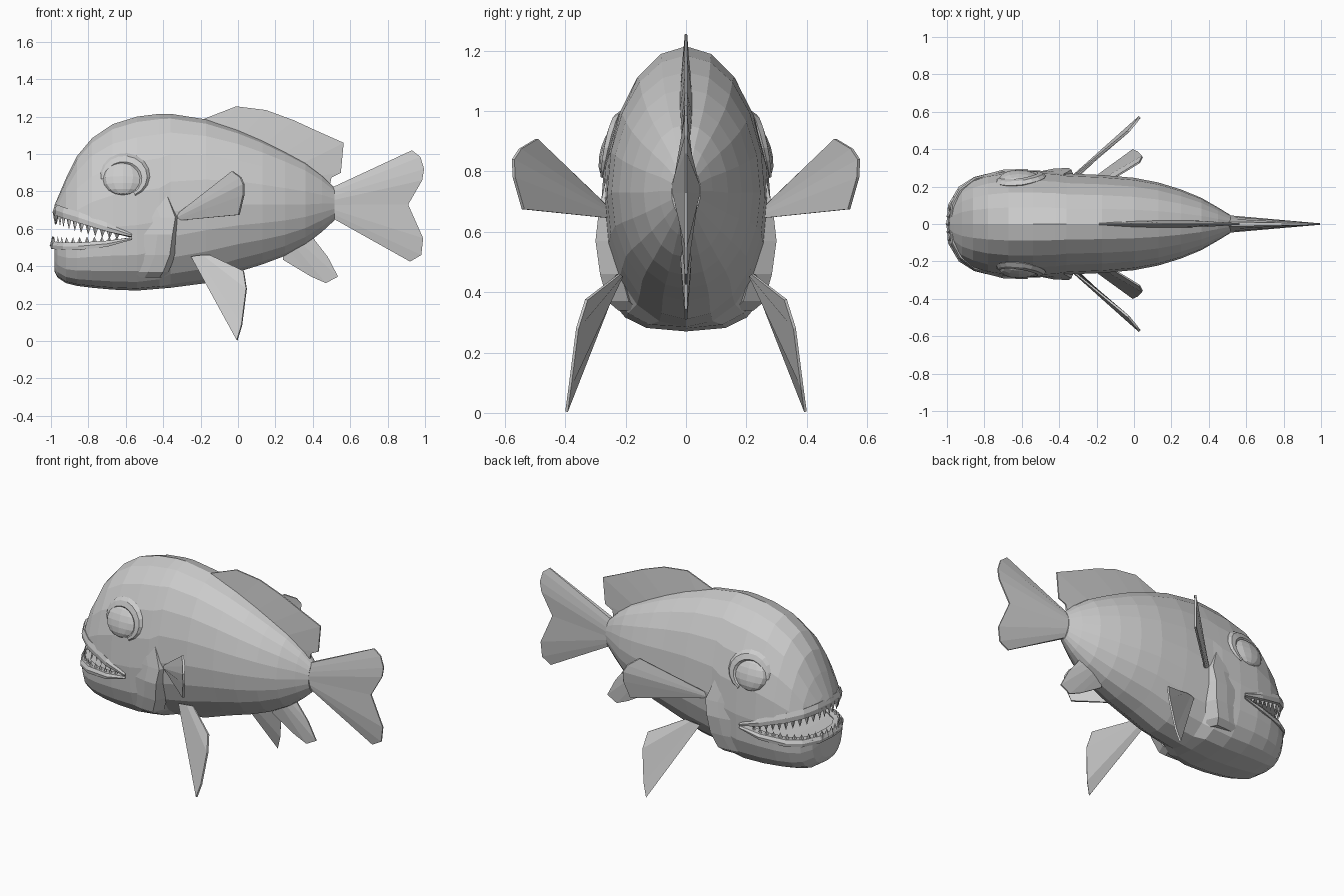
import bpy, bmesh, math
from mathutils import Vector

cube = bpy.data.objects.get("Cube")
if cube:
    bpy.data.objects.remove(cube)

grey = bpy.data.materials.new("plain_grey")
grey.use_nodes = True
GREY = (0.6, 0.6, 0.6, 1)
grey.diffuse_color = GREY
grey.node_tree.nodes["Principled BSDF"].inputs["Base Color"].default_value = GREY


def make(name, bm):
    bmesh.ops.recalc_face_normals(bm, faces=bm.faces)
    me = bpy.data.meshes.new(name)
    bm.to_mesh(me)
    bm.free()
    me.materials.append(grey)
    ob = bpy.data.objects.new(name, me)
    bpy.context.scene.collection.objects.link(ob)
    return ob


def loft(name, rings):
    """Closed solid through a list of equal-length rings."""
    bm = bmesh.new()
    rows = [[bm.verts.new(p) for p in r] for r in rings]
    n = len(rows[0])
    for a, b in zip(rows, rows[1:]):
        for i in range(n):
            j = (i + 1) % n
            bm.faces.new((a[i], a[j], b[j], b[i]))
    bm.faces.new(rows[0])
    bm.faces.new(rows[-1])
    return make(name, bm)


# Body stations: x, bottom, widest height, top, half width, lower squareness
STATIONS = [
    (-.98, .37, .55, .73, .10, 2.6), (-.965, .34, .55, .765, .15, 2.8),
    (-.92, .31, .56, .87, .205, 3), (-.86, .295, .57, .99, .24, 3),
    (-.78, .285, .59, 1.085, .268, 3), (-.67, .275, .61, 1.16, .285, 3),
    (-.54, .27, .62, 1.2, .287, 3), (-.42, .28, .64, 1.215, .28, 2.8),
    (-.36, .285, .69, 1.215, .27, 2.1), (-.17, .31, .72, 1.185, .262, 2),
    (0, .37, .73, 1.13, .247, 2), (.13, .41, .73, 1.075, .222, 2),
    (.25, .455, .73, 1.015, .185, 2), (.36, .515, .73, .955, .14, 2),
    (.45, .585, .735, .885, .088, 2), (.515, .645, .735, .82, .048, 2)]


def ring(st, n=20):
    x, lo, mid, hi, w, sq = st
    pts = []
    for i in range(n):
        a = math.tau * i / n
        c, s = math.cos(a), math.sin(a)
        e = 2 / sq if s < -.01 else 1
        y = math.copysign(abs(c) ** e, c) * w
        z = mid + (hi - mid) * s if s > 0 else mid - (mid - lo) * abs(s) ** e
        pts.append((x, y, z))
    return pts


def side(x, z):
    """Half width of the body at x and z."""
    x = min(max(x, STATIONS[0][0]), STATIONS[-1][0])
    for a, b in zip(STATIONS, STATIONS[1:]):
        if x <= b[0]:
            t = (x - a[0]) / (b[0] - a[0])
            lo, mid, hi, w, sq = [p + (q - p) * t for p, q in zip(a[1:], b[1:])]
            u, e = ((z - mid) / (hi - mid), 2) if z > mid else ((mid - z) / (mid - lo), sq)
            return w * (1 - min(1, u) ** e) ** (1 / e)


body = loft("body", [ring(s) for s in STATIONS])

# Open mouth cut through the head
UPPER = [(-.57, .56), (-.7, .592), (-.85, .64), (-.93, .665), (-.97, .68)]
LOWER = [(-.57, .55), (-.7, .527), (-.85, .515), (-.93, .515), (-.985, .52)]
outline = UPPER + [(-1.2, .7), (-1.2, .52)] + LOWER[::-1]
cutter = loft("mouth_cutter", [[(x, y, z) for x, z in outline] for y in (-.5, .5)])
cutter.hide_render = True
mod = body.modifiers.new("mouth", "BOOLEAN")
mod.operation = "DIFFERENCE"
mod.solver = "EXACT"
mod.object = cutter
bpy.context.view_layer.objects.active = body
bpy.ops.object.modifier_apply(modifier=mod.name)
bpy.data.objects.remove(cutter)


# Lips and teeth follow the mouth edges around the snout
def mouth_path(edge, grow):
    half = [Vector((x, side(x, z) + grow, z)) for x, z in edge]
    nose = Vector((edge[-1][0] - .008, 0, edge[-1][1]))
    return half + [nose] + [Vector((p.x, -p.y, p.z)) for p in half[::-1]]


def lip(name, edge, high, low):
    rings = []
    for p in mouth_path(edge, 0):
        out = Vector((p.x + .72, p.y * 1.2, 0)).normalized()
        taper = min(1, .3 + (-.57 - p.x) * 4)
        rings.append([p + out * o + Vector((0, 0, h * taper)) for o, h in
                      ((-.05, high * .6), (0, high), (.01, (high + low) / 2),
                       (.007, low), (-.05, low))])
    loft(name, rings)


lip("upper_lip", UPPER, .05, -.008)
lip("lower_lip", LOWER, .012, -.028)


def teeth(name, edge, height, count):
    path = mouth_path(edge, -.02)
    lengths = [(b - a).length for a, b in zip(path, path[1:])]
    bm = bmesh.new()
    for k in range(count):
        d = sum(lengths) * (.07 + .86 * k / (count - 1))
        for i, seg in enumerate(lengths):
            if d <= seg:
                break
            d -= seg
        p = path[i].lerp(path[i + 1], d / seg)
        along = (path[i + 1] - path[i]).normalized()
        across = Vector((-along.y, along.x, 0)).normalized() * .014
        h = height * (.45 + .55 * min(1, (-.57 - p.x) / .25))
        root = p - Vector((0, 0, math.copysign(.012, height)))
        base = [bm.verts.new(root + v) for v in
                (along * .022, across, along * -.022, -across)]
        tip = bm.verts.new(p + Vector((0, 0, h)))
        bm.faces.new(base)
        for j in range(4):
            bm.faces.new((base[j], base[(j + 1) % 4], tip))
    make(name, bm)


teeth("upper_teeth", UPPER, -.06, 25)
teeth("lower_teeth", LOWER, .042, 25)


# Fins: root and tip edges with ribs, thick at the root and thin at the tip
def fin(name, roots, tips, thick, normal=(0, 1, 0), thin=.004):
    nrm = Vector(normal).normalized()
    last = len(tips) - 1
    rings = []
    for i, tip in enumerate(tips):
        t = i / last
        root = Vector(roots[0]).lerp(Vector(roots[1]), t)
        tip = Vector(tip)
        rib = thick * (.25 + .75 * math.sin(math.pi * t))
        rings.append([root + nrm * rib, tip + nrm * thin,
                      tip - nrm * thin, root - nrm * rib])
    loft(name, rings)


fin("dorsal_fin", [(-.2, 0, 1.16), (.49, 0, .83)],
    [(-.19, 0, 1.185), (-.01, 0, 1.255), (.15, 0, 1.235), (.3, 0, 1.18),
     (.43, 0, 1.12), (.565, 0, 1.06), (.55, 0, .9), (.5, 0, .875)], .025)
fin("tail_fin", [(.5, 0, .82), (.5, 0, .66)],
    [(.93, 0, 1.02), (.975, 0, .985), (.995, 0, .92), (.985, 0, .86),
     (.91, 0, .73), (.99, 0, .55), (.98, 0, .46), (.92, 0, .425)], .048)
fin("anal_fin", [(.24, 0, .47), (.4, 0, .56)],
    [(.24, 0, .435), (.39, 0, .345), (.47, 0, .31), (.535, 0, .345),
     (.48, 0, .45), (.41, 0, .54)], .02)

for word, s in (("left", 1), ("right", -1)):
    def flip(pts):
        return [(x, y * s, z) for x, y, z in pts]

    fin(word + "_pectoral_fin", flip([(-.33, .25, .675), (-.31, .25, .645)]),
        flip([(-.03, .495, .908), (.015, .55, .875), (.03, .573, .84),
              (.03, .57, .78), (.005, .54, .675)]), .014, (-.7, .7 * s, 0), .006)
    fin(word + "_pelvic_fin", flip([(-.15, .22, .46), (-.25, .22, .45)]),
        flip([(.03, .33, .375), (.045, .36, .28), (.02, .385, .085),
              (-.005, .396, .004)]), .014, (-.5, .85 * s, .3), .005)

    # Flared gill cover behind the cheek
    edge = [(-.42, .225, .34), (-.4, .26, .37), (-.365, .285, .46),
            (-.35, .3, .57), (-.335, .29, .66), (-.38, .265, .78)]
    loft(word + "_gill_cover", [flip([
        (x - .2, side(x - .2, z) - .015, z), (x - .08, y - .004, z),
        (x, y, z), (x + .03, y - .07, z), (x - .1, .12, z)]) for x, y, z in edge])

    # Shallow round eye set in a raised lid, leaning with the head
    bm = bmesh.new()
    bmesh.ops.create_uvsphere(bm, u_segments=12, v_segments=8, radius=.1)
    eye = make(word + "_eye", bm)
    eye.location = (-.615, (side(-.615, .87) - .012) * s, .87)
    eye.scale = (1.08, .4, .95)
    eye.rotation_euler = (.3 * s, 0, 0)
    rings = []
    for i in range(13):
        a = math.radians(-60 + 245 * i / 12)
        fat = .012 + .02 * math.sin(math.pi * i / 12)
        loop = []
        for j in range(6):
            b = math.tau * j / 6
            r = .1 + fat * math.cos(b)
            x, z = -.61 + r * 1.1 * math.cos(a), .875 + r * math.sin(a)
            y = side(x, z) + .002 + fat * .6 * math.sin(b)
            loop.append((x, y * s, z))
        rings.append(loop)
    loft(word + "_eyelid", rings)
